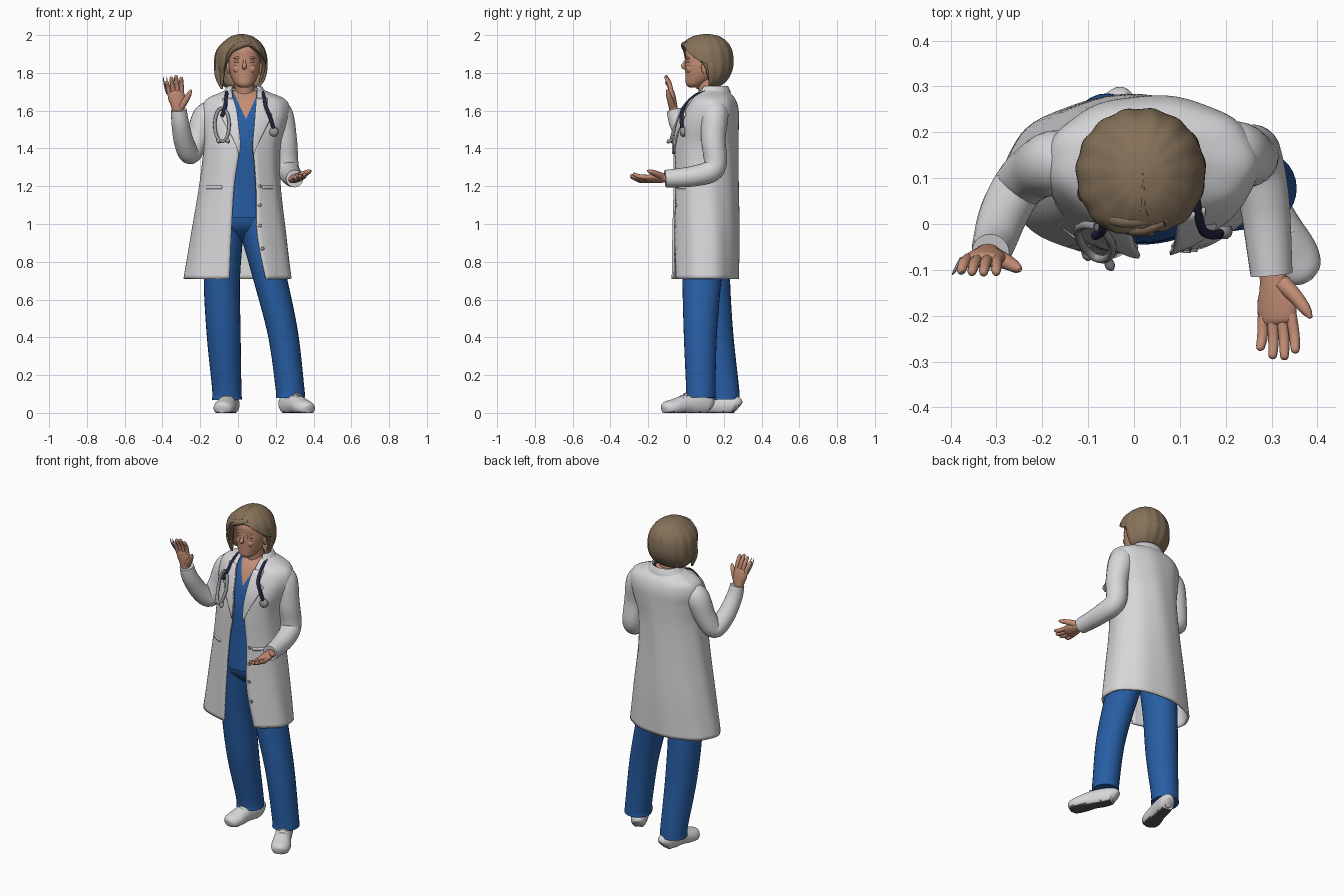
import bpy, bmesh
from math import sin, cos, asin, pi, copysign
from mathutils import Vector as V

cube = bpy.data.objects.get("Cube")
if cube:
    bpy.data.objects.remove(cube)


def material(name, r, g, b):
    m = bpy.data.materials.new(name)
    m.use_nodes = True
    m.diffuse_color = (r, g, b, 1)
    node = next(n for n in m.node_tree.nodes if n.type == 'BSDF_PRINCIPLED')
    node.inputs["Base Color"].default_value = (r, g, b, 1)
    node.inputs["Roughness"].default_value = 0.7
    return m


WHITE = material("white_cloth", .68, .68, .7)
BLUE = material("blue_scrubs", .02, .11, .37)
SKIN = material("skin", .55, .27, .18)
LIPS = material("lips", .52, .23, .17)
HAIR = material("hair", .235, .165, .1)
NAVY = material("navy_rubber", .018, .018, .055)
METAL = material("grey_metal", .32, .32, .34)
SOLE = material("dark_sole", .1, .1, .105)
SQUARE = .97  # squareness of the body sections


def interp(keys, n):
    """Smooth curve through tuples of any size."""
    out = []
    for i in range(n + 1):
        f = i / n * (len(keys) - 1)
        k = min(int(f), len(keys) - 2)
        u = f - k
        a, b, c, d = (keys[max(0, min(len(keys) - 1, k + j))] for j in (-1, 0, 1, 2))
        out.append([.5 * (2*q + (r-p)*u + (2*p-5*q+4*r-s)*u*u + (3*q-p-3*r+s)*u**3)
                    for p, q, r, s in zip(a, b, c, d)])
    return out


def grid(name, rows, mats, closed=True, caps=False, thick=0, rule=None, cuts=()):
    """Skin a list of point rows; rule picks a material slot from a face centre."""
    bm = bmesh.new()
    vs = [[bm.verts.new(p) for p in row] for row in rows]
    m = len(rows[0])
    for a, b in zip(vs, vs[1:]):
        for j in range(m if closed else m - 1):
            k = (j + 1) % m
            bm.faces.new((a[j], a[k], b[k], b[j]))
    if caps:
        bm.faces.new(vs[0])
        bm.faces.new(vs[-1])
    bmesh.ops.recalc_face_normals(bm, faces=bm.faces)
    for co, no in cuts:
        bmesh.ops.bisect_plane(bm, geom=bm.verts[:] + bm.edges[:] + bm.faces[:],
                               plane_co=co, plane_no=no)
    if rule:
        for f in bm.faces:
            f.material_index = rule(f.calc_center_median())
    me = bpy.data.meshes.new(name)
    bm.to_mesh(me)
    bm.free()
    for mt in mats:
        me.materials.append(mt)
    ob = bpy.data.objects.new(name, me)
    bpy.context.scene.collection.objects.link(ob)
    me.shade_smooth()
    me.set_sharp_from_angle(angle=.9)
    if thick:
        s = ob.modifiers.new("thickness", 'SOLIDIFY')
        s.thickness, s.offset = thick, 0


def loft(name, rings, mats, n=40, seg=64, fold=0, waves=9, **kw):
    """Rings are (z, cx, cy, rx, ry) plus (left, right) x limits if open in front."""
    def ang(u):
        return copysign(asin(min(1, abs(u) ** (1 / SQUARE))), u)
    rows = []
    opened = len(rings[0]) > 5
    for z, cx, cy, rx, ry, *gap in interp(rings, n):
        t0, t1 = 0, 2 * pi
        if opened:
            t0, t1 = ang((gap[1] - cx) / rx), 2 * pi + ang((gap[0] - cx) / rx)
        row = []
        for j in range(seg):
            t = t0 + (t1 - t0) * j / (seg - 1 if opened else seg)
            s, c, w = sin(t), cos(t), 1 + fold * sin(waves * t + z * 4)
            row.append(V((cx + rx * w * copysign(abs(s) ** SQUARE, s),
                          cy - ry * w * copysign(abs(c) ** SQUARE, c), z)))
        rows.append(row)
    grid(name, rows, mats, closed=not opened, caps=not opened, **kw)


def tube(name, keys, mats, n=20, seg=16, up=(1, 0, 0), floor=False, **kw):
    """Swept tube; keys are (x, y, z, radius) or (x, y, z, side radius, up radius)."""
    path = interp([k if len(k) > 4 else (*k, k[3]) for k in keys], n)
    pts = [V(p[:3]) for p in path]
    nor, rows = V(up), []
    for i, p in enumerate(path):
        t = (pts[min(i + 1, n)] - pts[max(i - 1, 0)]).normalized()
        nor = (nor - t * nor.dot(t)).normalized()
        side = t.cross(nor)
        row = [pts[i] + side * cos(a) * p[3] + nor * sin(a) * p[4]
               for a in (2 * pi * j / seg for j in range(seg))]
        if floor:
            for q in row:
                q.z = max(q.z, 0)
        rows.append(row)
    grid(name, rows, mats, caps=True, **kw)


# Coat: open-fronted shell
COAT = [(.71, 0, .102, .28, .172, -.045, .145), (.95, .005, .105, .245, .172, -.035, .1),
        (1.2, .01, .105, .21, .167, -.02, .095), (1.4, .02, .105, .198, .165, .008, .082),
        (1.52, .035, .115, .216, .158, 0, .09), (1.6, .04, .13, .226, .143, -.01, .096),
        (1.655, .04, .138, .205, .12, -.025, .1), (1.692, .036, .14, .125, .088, -.03, .1),
        (1.71, .035, .14, .085, .07, -.03, .1)]
loft("coat", COAT, [WHITE], n=60, fold=.01, thick=.012)
loft("coat_collar", [(1.655, .035, .14, .135, .1, -.04, .115), (1.7, .035, .142, .105, .088, -.04, .112),
                     (1.728, .035, .145, .083, .072, -.03, .1)], [WHITE], n=8, thick=.012)
FINE = interp(COAT, 200)


def coat_at(z):
    return min(FINE, key=lambda r: abs(r[0] - z))


def surf(x, z):
    """Depth of the coat front at x, z."""
    _, cx, cy, rx, ry, *_ = coat_at(z)
    u = min(.99, abs(x - cx) / rx)
    return cy - ry * cos(asin(u ** (1 / SQUARE))) ** SQUARE


def drape(name, rows, mat, lift):
    pts = [[V((x, surf(x, z) - lift, z)) for x in (a + (b - a) * j / 8 for j in range(9))]
           for z, a, b in rows]
    grid(name, pts, [mat], closed=False, thick=.007)


# Lapels, pocket welts and buttons lie on the coat
for side, s, e in (("right", -1, 5), ("left", 1, 6)):
    rows = []
    for i in range(15):
        z = 1.37 + i * .021
        width = .004 + .085 * min(1, (z - 1.37) / .2) - (.03 if z > 1.585 else 0)
        edge = coat_at(z)[e] - s * .004
        rows.append((z, edge, edge + s * width))
    drape(side + "_lapel", rows, WHITE, .011)
    x0, x1 = (-.175, -.085) if s < 0 else (.13, .195)
    drape(side + "_pocket_welt", [(1.185, x0, x1), (1.203, x0, x1)], WHITE, .005)
for i, z in enumerate((.87, .99, 1.1, 1.2)):
    x = coat_at(z)[6] + .018
    y = surf(x, z)
    tube(f"button_{i + 1}", [(x, y, z, .011), (x, y - .014, z, .009)], [METAL], n=2)

# Scrub top with a V neck cut into it
TIP = V((.042, 0, 1.555))
loft("scrub_top", [(1.035, .01, .105, .21, .15)] + [(z, x, y, a - .02, b - .02) for z, x, y, a, b, *_ in COAT[2:]],
     [BLUE, SKIN], n=50, cuts=[(TIP, (.13, 0, .06)), (TIP, (-.13, 0, .06))],
     rule=lambda c: int(c.z - TIP.z > abs(c.x - TIP.x) * 2.16 and c.y < .16))

# Trousers
loft("trouser_hips", [(.9, .02, .11, .03, .03), (.95, .015, .11, .11, .09), (1.0, .015, .11, .18, .128),
                      (1.1, .015, .108, .185, .143)], [BLUE], n=14)
LEGS = {"right": [(-.065, .113, 1.02, .122, .1), (-.085, .128, .72, .105, .096), (-.076, .155, .42, .095, .09),
                  (-.06, .2, .14, .08, .078), (-.058, .205, .07, .08, .079)],
        "left": [(.09, .107, 1.02, .122, .095), (.168, .085, .72, .104, .088), (.238, .076, .42, .088, .08),
                 (.274, .078, .14, .078, .076), (.278, .078, .08, .08, .077)]}
for side, keys in LEGS.items():
    tube(side + "_trouser_leg", keys, [BLUE], n=30, seg=28)

# Shoes
for side, heel, toe in (("right", V((-.03, .272, 0)), V((-.085, .02, 0))),
                        ("left", V((.245, .125, 0)), V((.375, -.122, 0)))):
    shape = [(-.02, .03, .022, .03), (.05, .042, .042, .05), (.25, .045, .047, .062), (.5, .042, .049, .054),
             (.78, .028, .056, .044), (.94, .022, .045, .037), (1, .018, .02, .022)]
    keys = [(*(heel.lerp(toe, f) + V((0, 0, h))), w, r) for f, h, w, r in shape]
    tube(side + "_shoe", keys, [WHITE, SOLE], n=36, seg=32, up=(0, 0, 1), floor=True,
         rule=lambda c: int(c.z < .006))
    for i in range(3):
        p, d = heel.lerp(toe, .52 + i * .09), (toe - heel).normalized().cross(V((0, 0, 1)))
        z = .102 - i * .013
        tube(f"{side}_shoe_lace_{i + 1}", [(*(p + d * k * .026 + V((0, 0, z - .012 * k * k))), .005)
                                           for k in (-1, 0, 1)], [WHITE], n=6, seg=8, up=(0, 0, 1))

# Sleeves
tube("right_sleeve", [(-.11, .14, 1.61, .045), (-.168, .135, 1.57, .07), (-.215, .115, 1.45, .062),
                      (-.253, .08, 1.372, .056), (-.285, .02, 1.43, .053), (-.305, -.04, 1.53, .047),
                      (-.313, -.062, 1.605, .041)], [WHITE], n=40, seg=24)
tube("left_sleeve", [(.16, .15, 1.625, .045), (.215, .152, 1.585, .072), (.247, .145, 1.45, .065),
                     (.262, .15, 1.3, .06), (.284, .05, 1.255, .055), (.3, -.11, 1.24, .046)],
     [WHITE], n=40, seg=24)


# Hands: flattened palm, four fingers, thumb
def hand(side, wrist, fwd, thumb, curl):
    wrist, fwd, curl = V(wrist), V(fwd).normalized(), V(curl).normalized()
    thumb = (V(thumb) - fwd * V(thumb).dot(fwd)).normalized()

    def at(f, s, c):
        return wrist + fwd * f + thumb * s + curl * c
    tube(side + "_palm", [(*at(-.03, 0, 0), .028, .023), (*at(.02, 0, 0), .032, .023), (*at(.06, .002, 0), .044, .021),
                          (*at(.1, 0, 0), .042, .016), (*at(.112, 0, 0), .025, .005)], [SKIN], up=curl)
    for i, (f, ln) in enumerate(((-1.5, .062), (-.5, .082), (.5, .086), (1.5, .074))):
        s = f * .0215
        tube(f"{side}_finger_{i + 1}", [(*at(.09, s, 0), .0125), (*at(.1 + ln * .5, s * 1.12, .004), .0122),
                                        (*at(.095 + ln, s * 1.22, .018), .0095), (*at(.102 + ln, s * 1.23, .021), .003)],
             [SKIN], n=10, seg=10, up=curl)
    tube(side + "_thumb", [(*at(.02, .02, .004), .02), (*at(.055, .052, .012), .016), (*at(.085, .073, .018), .012),
                           (*at(.102, .083, .021), .004)], [SKIN], n=10, seg=12, up=curl)


hand("right", (-.318, -.066, 1.6), (-.13, -.12, 1), (1, 0, 0), (0, -1, 0))
hand("left", (.303, -.11, 1.243), (.1, -1, -.05), (1, 0, .3), (-.3, 0, .95))

# Slim pens between the raised fingers
for i, x in enumerate((-.36, -.378)):
    tube(f"pen_{i + 1}", [(x, -.075, 1.69, .003), (x - .012, -.1, 1.74, .004), (x - .018, -.11, 1.78, .001)],
         [METAL], n=6, seg=8)

# Neck, head and face
tube("neck", [(.035, .135, 1.6, .06), (.035, .12, 1.7, .052), (.03, .105, 1.79, .052)], [SKIN], n=10, seg=24)
loft("head", [(1.722, .033, .042, .022, .025), (1.74, .033, .05, .048, .05), (1.78, .033, .075, .07, .078),
              (1.83, .034, .085, .082, .09), (1.88, .034, .088, .083, .092), (1.93, .03, .092, .078, .092),
              (1.965, .025, .1, .05, .06)], [SKIN], n=30, seg=40)
tube("nose", [(.034, .002, 1.872, .006), (.034, -.008, 1.85, .008), (.034, -.014, 1.835, .0125),
              (.034, .002, 1.823, .009)], [SKIN], n=10, seg=12)
for k, z in (("upper", 1.795), ("lower", 1.784)):
    tube(k + "_lip", [(.034 + x, .002 + abs(x) * .4, z + abs(x) * .3, r) for x, r in
                      ((-.032, .002), (-.015, .005), (0, .0055), (.015, .005), (.032, .002))],
         [LIPS], n=12, seg=8, up=(0, 0, 1))
for side, s in (("right", -1), ("left", 1)):
    x = .034 + s * .036
    tube(side + "_cheek", [(x, .03, 1.822, .028), (x, .009, 1.822, .02), (x, .002, 1.822, .006)], [SKIN], n=8)
    for part, z, r in (("brow", 1.877, .007), ("eyelid", 1.857, .006)):
        tube(f"{side}_{part}", [(.034 + s * d, y, z + h, q) for d, y, h, q in
                                ((.013, .004, 0, .003), (.034, .006, .003, r), (.056, .016, 0, .003))],
             [SKIN], n=8, seg=8, up=(0, 0, 1))
    x = .034 + s * .084
    tube(side + "_ear", [(x, .1, 1.795, .006, .007), (x, .097, 1.82, .016, .01), (x, .1, 1.845, .017, .01),
                         (x, .102, 1.86, .005, .005)], [SKIN], n=10)

# Bobbed hair tapering to the nape, open around the face
loft("hair", [(1.728, .02, .118, .082, .045, -.065, .12), (1.755, .017, .12, .112, .083, -.08, .15),
              (1.8, .015, .118, .13, .115, -.075, .16), (1.85, .015, .112, .134, .133, -.068, .15),
              (1.9, .015, .106, .128, .136, -.058, .12), (1.935, .017, .103, .112, .128, -.03, .08),
              (1.962, .02, .105, .088, .106, .03, .01), (1.987, .02, .107, .054, .068, .024, .016),
              (1.997, .02, .108, .02, .025, .022, .018), (1.999, .02, .108, .001, .001, .02, .02)],
     [HAIR], n=45, seg=96, fold=.014, waves=15, thick=.014)

# Locks sweeping from the parting
LOCKS = [[(.065, .005, 1.957, .012), (.01, -.01, 1.945, .017), (-.045, .008, 1.91, .016), (-.078, .038, 1.83, .015),
          (-.085, .05, 1.735, .006)],
         [(.03, .008, 1.965, .012), (-.035, .012, 1.945, .02), (-.088, .055, 1.87, .02), (-.102, .068, 1.79, .022),
          (-.085, .062, 1.715, .006)],
         [(.06, .005, 1.957, .012), (.09, .028, 1.93, .016), (.12, .075, 1.885, .016), (.133, .115, 1.83, .014),
          (.118, .125, 1.75, .005)]]
for i, keys in enumerate(LOCKS):
    tube(f"hair_lock_{i + 1}", keys, [HAIR], seg=12, up=(0, 1, 0))


# Stethoscope tucked under the collar
def on_coat(x, z, r, lift=.022):
    return (x, surf(x, z) - lift, z, r)


tube("stethoscope_tube", [on_coat(-.085, 1.57, .01), on_coat(-.068, 1.62, .01), (-.06, .06, 1.685, .01),
                          (-.05, .14, 1.7, .009), (.035, .2, 1.7, .009), (.12, .14, 1.7, .009),
                          (.133, .065, 1.685, .01), on_coat(.148, 1.62, .01), on_coat(.172, 1.56, .01),
                          on_coat(.19, 1.5, .01)], [NAVY], n=60, seg=10, up=(0, 1, 0))
y = surf(.19, 1.49)
tube("stethoscope_chestpiece", [(.19, y - .008, 1.488, .024), (.19, y - .026, 1.488, .024),
                                (.19, y - .036, 1.488, .014)], [METAL], n=6, seg=24)
LOOP = []
for i in range(13):
    a = pi / 2 + 2 * pi * i / 12
    x, z = -.085 + .038 * cos(a), 1.525 + .088 * sin(a)
    LOOP.append(on_coat(x, z, .009, .02 + .02 * max(0, -sin(a))))
tube("stethoscope_headset", LOOP, [METAL], n=48, seg=10, up=(0, 1, 0))
for i, x in enumerate((-.11, -.06)):
    tube(f"stethoscope_earpiece_{i + 1}", [on_coat(x, 1.45, .008, .03), on_coat(x + .008, 1.437, .011, .045),
                                           on_coat(x + .012, 1.432, .005, .052)], [METAL], n=8, seg=10)
